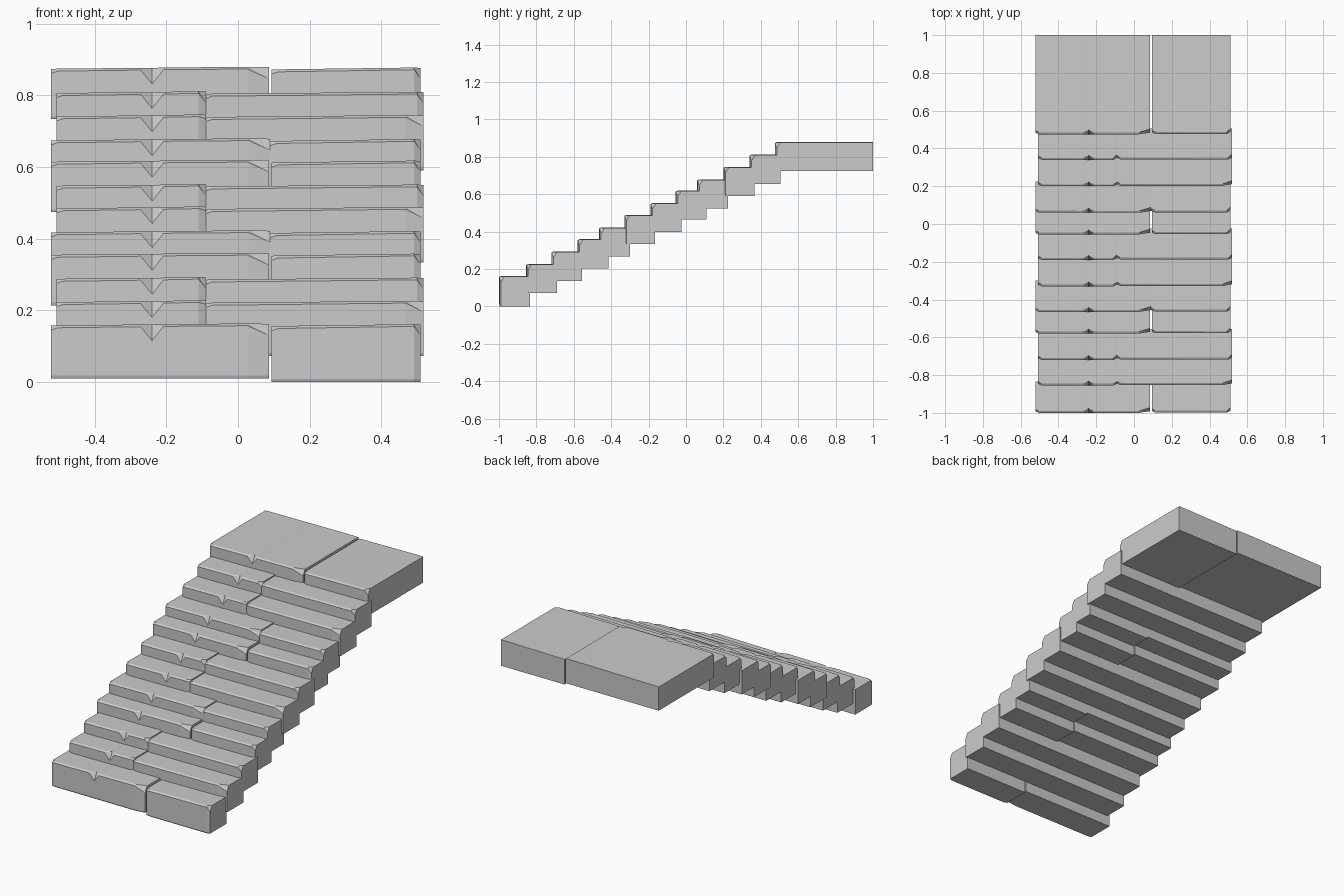
import bpy, bmesh

if "Cube" in bpy.data.objects:
    bpy.data.objects.remove(bpy.data.objects["Cube"])

# front face position and tread height of every row; the last row is the landing
FRONT = [-1.0, -.855, -.72, -.58, -.465, -.33, -.19, -.055, .06, .20, .34, .475]
TOP = [.163, .228, .293, .36, .423, .49, .553, .62, .68, .747, .812, .88]


def stone(name, yf, yb, z0, zt, stations):
    """Loft a worn block along x. Station: (x, chip depth, front setback, top drop)."""
    bm = bmesh.new()
    rings = []
    for x, chip, back, drop in stations:
        y, z = yf + back, zt - drop
        profile = [(y + .003, z0), (y, z0 + .008), (y, z - chip),
                   (y + .008 + chip * .35, z), (yb, z), (yb, z0)]
        rings.append([bm.verts.new((x, py, pz)) for py, pz in profile])
    n = len(rings[0])
    for a, b in zip(rings, rings[1:]):
        for k in range(n):
            bm.faces.new((a[k], b[k], b[(k + 1) % n], a[(k + 1) % n]))
    bm.faces.new(rings[0])
    bm.faces.new(rings[-1][::-1])
    bmesh.ops.triangulate(bm, faces=[f for f in bm.faces if len(f.verts) == 4])
    bmesh.ops.recalc_face_normals(bm, faces=bm.faces)
    mesh = bpy.data.meshes.new(name)
    bm.to_mesh(mesh)
    bm.free()
    bpy.context.collection.objects.link(bpy.data.objects.new(name, mesh))


def worn(x0, x1, left_chip, right_chip, right_width, notch=None):
    """Stations for a block with chipped ends and an optional nick in its edge."""
    s = [(x0, left_chip, .008, .006), (x0 + .018, .007, 0, .005)]
    if notch:
        s += [(notch - .032, .006, 0, .003), (notch, .045, 0, .003),
              (notch + .032, .006, 0, .002)]
    s += [(x1 - right_width, .006, 0, 0), (x1, right_chip, .009, .001)]
    return s


for i, (yf, zt) in enumerate(zip(FRONT, TOP)):
    landing = i == len(FRONT) - 1
    base = "landing" if landing else f"step_{i + 1:02d}"
    yb = 1.0 if landing else yf + .165
    z0 = max(0, zt - .156) if i else 0
    phase = i % 4
    if phase in (0, 3):
        # long stone on the left, short on the right
        gap = .004 if i in (0, 3, 7, 11) else 0
        left = worn(-.522, .09 - gap, .012, .032, .06, -.24)
        right = worn(.09 + gap, .51, .012, .03, .018)
        lift = .01
    else:
        # short stone on the left, long on the right
        left = worn(-.507, -.09, .012, .03 if phase == 2 else .01, .02, -.24)
        right = worn(-.09, .518, .012, .03, .05 if phase == 1 else .018)
        lift = 0
    stone(base + "_left_stone", yf, yb, z0 + lift, zt, left)
    stone(base + "_right_stone", yf + .002, yb, z0, zt - .002, right)
